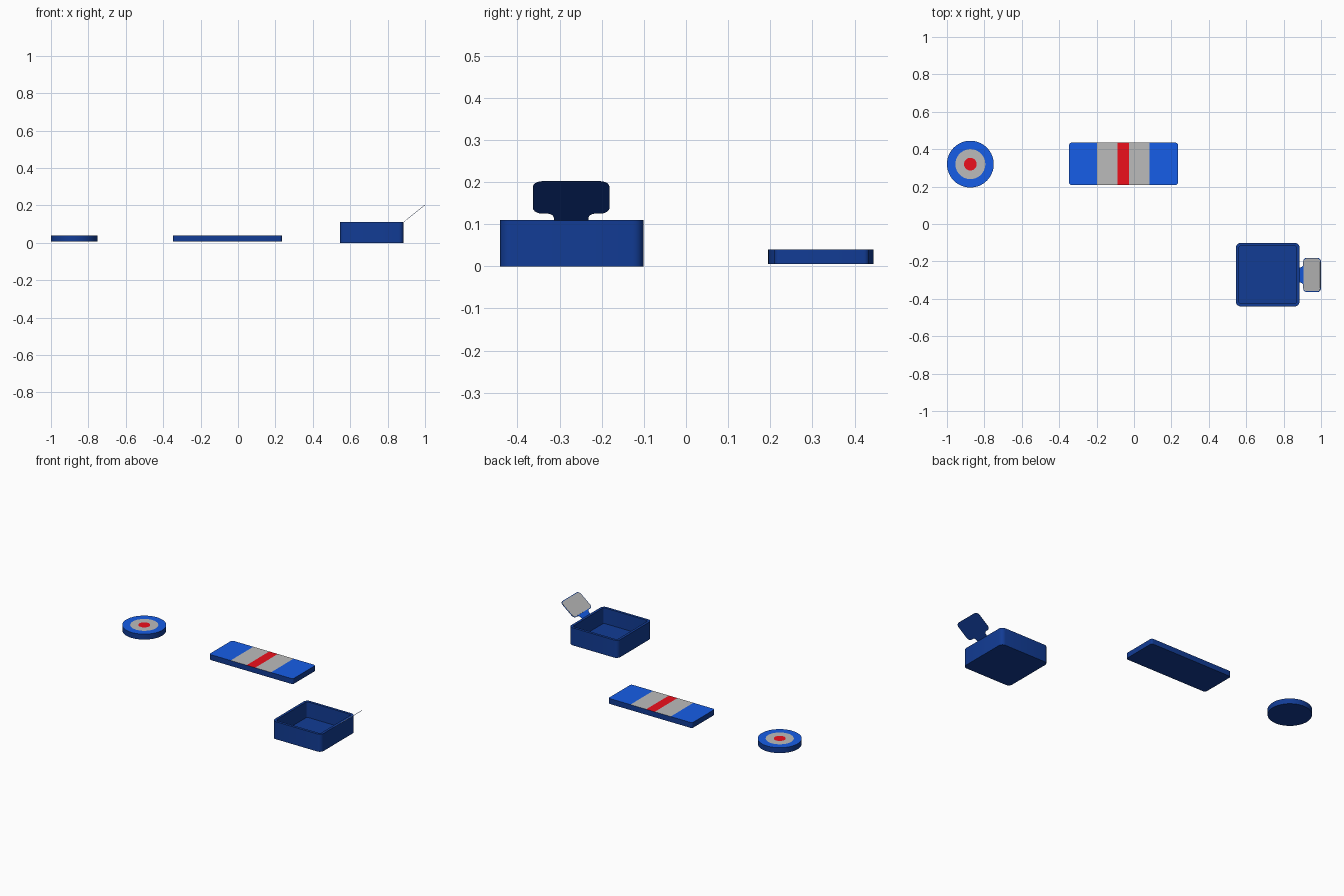
import bpy, bmesh
from math import cos, sin, pi
from mathutils import Vector, Matrix

if "Cube" in bpy.data.objects:
    bpy.data.objects.remove(bpy.data.objects["Cube"])


def material(name, rgb):
    m = bpy.data.materials.new(name)
    m.diffuse_color = (*rgb, 1)
    m.use_nodes = True
    m.node_tree.nodes["Principled BSDF"].inputs["Base Color"].default_value = m.diffuse_color
    return m


NAVY = material("navy", (0.006, 0.045, 0.30))
BLUE = material("bright_blue", (0.008, 0.11, 0.80))
GREY = material("silver", (0.5, 0.5, 0.5))
RED = material("red", (0.85, 0.005, 0.012))
MATS = [NAVY, BLUE, GREY, RED]


def arc(cx, cy, r, a0, a1, n=5):
    return [(cx + r * cos(a0 + (a1 - a0) * i / n), cy + r * sin(a0 + (a1 - a0) * i / n))
            for i in range(n + 1)]


def rounded(cx, cy, hx, hy, r):
    pts = []
    for k, (sx, sy) in enumerate([(1, 1), (-1, 1), (-1, -1), (1, -1)]):
        pts += arc(cx + sx * (hx - r), cy + sy * (hy - r), r, k * pi / 2, (k + 1) * pi / 2)
    return pts


def circle(cx, cy, r, n=64):
    return arc(cx, cy, r, 0, 2 * pi, n)[:-1]


def loft(loops, band_mats, top_mat):
    """Join equal-count outlines (points, z), closing the first and last."""
    bm = bmesh.new()
    rings = [[bm.verts.new((x, y, z)) for x, y in pts] for pts, z in loops]
    n = len(rings[0])
    bm.faces.new(rings[0][::-1])
    for a, b, m in zip(rings, rings[1:], band_mats):
        for i in range(n):
            j = (i + 1) % n
            bm.faces.new((a[i], a[j], b[j], b[i])).material_index = m
    bm.faces.new(rings[-1]).material_index = top_mat
    return bm


def finish(name, bm):
    bmesh.ops.recalc_face_normals(bm, faces=bm.faces)
    me = bpy.data.meshes.new(name)
    bm.to_mesh(me)
    bm.free()
    for m in MATS:
        me.materials.append(m)
    ob = bpy.data.objects.new(name, me)
    bpy.context.collection.objects.link(ob)
    bpy.ops.object.select_all(action='DESELECT')
    ob.select_set(True)
    bpy.context.view_layer.objects.active = ob
    bpy.ops.object.shade_smooth_by_angle(angle=0.6)
    return ob


Z0, Z1 = 0.006, 0.04

# Round disc with concentric coloured rings
c = (-0.875, 0.32)
finish("round_disc", loft([(circle(*c, 0.125), Z0), (circle(*c, 0.125), Z1),
                           (circle(*c, 0.08), Z1), (circle(*c, 0.034), Z1)], [0, 1, 2], 3))

# Striped bar: slab cut at the stripe edges, top faces coloured
bm = loft([(rounded(-0.056, 0.322, 0.291, 0.113, 0.013), z) for z in (Z0, Z1)], [0], 1)
cuts = [-0.198, -0.087, -0.028, 0.082]
for x in cuts:
    bmesh.ops.bisect_plane(bm, geom=bm.verts[:] + bm.edges[:] + bm.faces[:],
                           plane_co=(x, 0, 0), plane_no=(1, 0, 0))
for f in bm.faces:
    center = f.calc_center_median()
    if center.z > Z1 - 0.001:
        f.material_index = [1, 2, 3, 2, 1][sum(center.x > x for x in cuts)]
finish("striped_bar", bm)

# Open square tray
t = (0.715, -0.271)
finish("tray", loft([(rounded(*t, 0.17, 0.17, 0.026), 0), (rounded(*t, 0.17, 0.17, 0.026), 0.11),
                     (rounded(*t, 0.154, 0.154, 0.012), 0.11),
                     (rounded(*t, 0.154, 0.154, 0.012), 0.012)], [0, 0, 0], 0))

# Slanted tab on the tray rim, drawn flat (x across, y up the slope) then tilted
slope = Vector((0.115, 0, 0.092))
L = slope.length
up = slope.normalized()
across = Vector((0, 1, 0))
normal = across.cross(up) * -1
if normal.z < 0:
    normal = -normal
tilt = Matrix((across, up, normal)).transposed().to_4x4()
tilt.translation = (0.885, -0.2725, 0.109)

half = ([(0.041, 0), (0.041, 0.009)] + arc(0.058, 0.009, 0.017, pi, pi / 2)
        + arc(0.069, 0.048, 0.022, -pi / 2, 0) + arc(0.069, L - 0.022, 0.022, 0, pi / 2))
outline = half + [(-x, y) for x, y in reversed(half)]
bm = loft([(outline, 0), (outline, 0.0015)], [0], 1)
bm.transform(tilt)
finish("tab", bm)

# Silver face of the tab
panel = rounded(0, (0.026 + L) / 2, 0.087, (L - 0.026) / 2 - 0.004, 0.018)
bm = loft([(panel, 0.001), (panel, 0.0022)], [2], 2)
bm.transform(tilt)
finish("tab_panel", bm)
